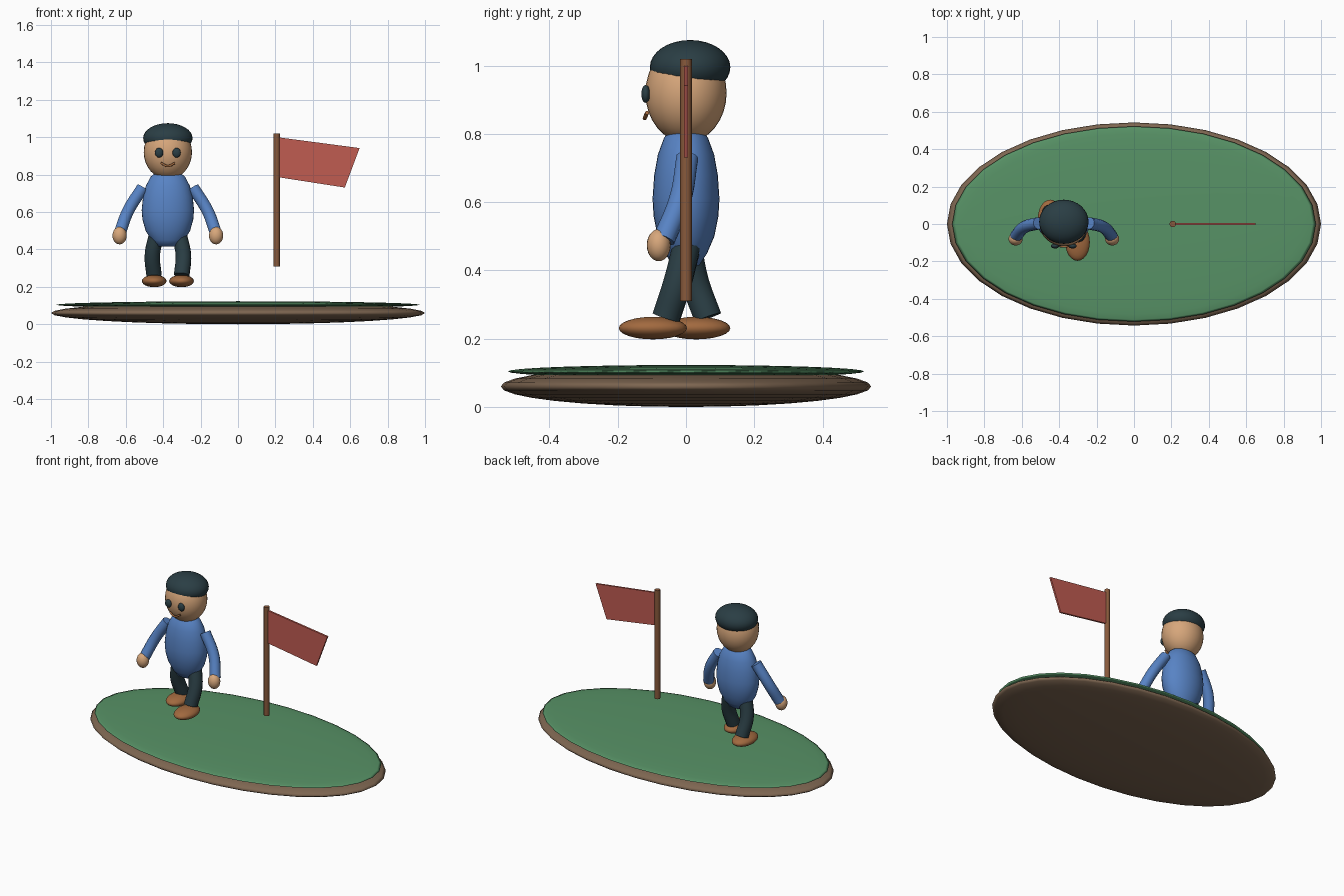
import bpy, bmesh, math
from mathutils import Matrix

if "Cube" in bpy.data.objects:
    bpy.data.objects.remove(bpy.data.objects["Cube"])


def material(name, r, g, b):
    m = bpy.data.materials.new(name)
    lin = [(c / 255) ** 2.2 for c in (r, g, b)]
    m.diffuse_color = (*lin, 1)
    m.use_nodes = True
    m.node_tree.nodes["Principled BSDF"].inputs["Base Color"].default_value = m.diffuse_color
    return m


SOIL = material("soil", 125, 102, 82)
GRASS = material("grass", 88, 145, 102)
SKIN = material("skin", 214, 165, 122)
DARK = material("dark_cloth", 46, 64, 70)
BLUE = material("blue_cloth", 88, 130, 195)
LEATHER = material("leather", 160, 105, 65)
WOOD = material("wood", 135, 90, 62)
RED = material("red_cloth", 190, 92, 82)
CX = -0.375  # figure centre line


def finish(ob, name, mat, angle=40):
    ob.name = name
    ob.data.materials.clear()
    ob.data.materials.append(mat)
    bpy.ops.object.select_all(action='DESELECT')
    ob.select_set(True)
    bpy.context.view_layer.objects.active = ob
    bpy.ops.object.shade_smooth_by_angle(angle=math.radians(angle))
    return ob


def from_bmesh(bm, name, mat, angle=40):
    bmesh.ops.recalc_face_normals(bm, faces=bm.faces)
    me = bpy.data.meshes.new(name)
    bm.to_mesh(me)
    bm.free()
    ob = bpy.data.objects.new(name, me)
    bpy.context.collection.objects.link(ob)
    return finish(ob, name, mat, angle)


def ellipsoid(name, mat, loc, size, seg=32, rings=16):
    bm = bmesh.new()
    bmesh.ops.create_uvsphere(bm, u_segments=seg, v_segments=rings, radius=1,
                              matrix=Matrix.Translation(loc) @ Matrix.Diagonal((*size, 1)))
    return from_bmesh(bm, name, mat, 180)


def tube(name, mat, pts, radius):
    cu = bpy.data.curves.new(name, 'CURVE')
    cu.dimensions = '3D'
    cu.bevel_depth = radius
    cu.bevel_resolution = 4
    cu.resolution_u = 8
    cu.use_fill_caps = True
    sp = cu.splines.new('BEZIER')
    sp.bezier_points.add(len(pts) - 1)
    for bp, p in zip(sp.bezier_points, pts):
        bp.co = p
        bp.handle_left_type = bp.handle_right_type = 'AUTO'
    ob = bpy.data.objects.new(name, cu)
    bpy.context.collection.objects.link(ob)
    bpy.ops.object.select_all(action='DESELECT')
    ob.select_set(True)
    bpy.context.view_layer.objects.active = ob
    bpy.ops.object.convert(target='MESH')
    return finish(bpy.context.view_layer.objects.active, name, mat)


# island
ellipsoid("ground_soil", SOIL, (0, 0, 0.06), (1, 0.543, 0.06))
ellipsoid("ground_grass", GRASS, (0, 0, 0.104), (0.972, 0.522, 0.019))

# torso: lathed egg, squashed front to back
profile = [(0.4, 0.415), (0.63, 0.45), (0.85, 0.5), (0.97, 0.56), (1, 0.61),
           (0.95, 0.68), (0.84, 0.74), (0.65, 0.79), (0.42, 0.815)]
bm = bmesh.new()
N = 32
rows = [[bm.verts.new((CX + 0.14 * r * math.cos(2 * math.pi * i / N),
                       0.098 * r * math.sin(2 * math.pi * i / N), z))
         for i in range(N)] for r, z in profile]
for a, b in zip(rows, rows[1:]):
    for i in range(N):
        j = (i + 1) % N
        bm.faces.new((a[i], a[j], b[j], b[i]))
bm.faces.new(rows[0])
bm.faces.new(rows[-1])
from_bmesh(bm, "torso", BLUE, 60)

# head and cap
ellipsoid("head", SKIN, (CX, 0, 0.92), (0.129, 0.119, 0.145))
ellipsoid("cap", DARK, (CX, 0.012, 0.995), (0.132, 0.118, 0.08))
tube("mouth", LEATHER, [(CX - 0.037, -0.114, 0.862), (CX, -0.121, 0.846),
                        (CX + 0.037, -0.114, 0.862)], 0.006)

# paired parts, the +x foot steps forward
for side, s, step in (("left", -1, 1), ("right", 1, -1)):
    ellipsoid(side + "_eye", DARK, (CX + s * 0.047, -0.118, 0.917),
              (0.022, 0.013, 0.026), 16, 10)
    tube(side + "_arm", BLUE, [(CX + s * 0.135, 0.004, 0.73),
                               (CX + s * 0.213, -0.018, 0.605),
                               (CX + s * 0.256, -0.065, 0.49)], 0.033)
    ellipsoid(side + "_hand", SKIN, (CX + s * 0.258, -0.08, 0.474),
              (0.038, 0.035, 0.047), 20, 12)
    ankle = -0.058 if step < 0 else 0.064
    tube(side + "_leg", DARK, [(CX + s * 0.06, 0.004, 0.48),
                               (CX + s * 0.083, ankle * 0.4, 0.37),
                               (CX + s * 0.074, ankle, 0.262)], 0.042)
    ellipsoid(side + "_shoe", LEATHER,
              (CX + s * 0.073, -0.097 if step < 0 else 0.03, 0.231),
              (0.066, 0.1, 0.033), 24, 12)

# flag
bm = bmesh.new()
bmesh.ops.create_cone(bm, cap_ends=True, segments=12, radius1=0.017, radius2=0.017,
                      depth=0.71, matrix=Matrix.Translation((0.207, 0, 0.665)))
from_bmesh(bm, "flag_pole", WOOD)

bm = bmesh.new()
outline = [(0.21, 1.0), (0.65, 0.942), (0.571, 0.731), (0.21, 0.787)]
front, back = ([bm.verts.new((x, y, z)) for x, z in outline] for y in (-0.006, 0.006))
bm.faces.new(front)
bm.faces.new(back)
for i in range(4):
    j = (i + 1) % 4
    bm.faces.new((front[i], front[j], back[j], back[i]))
from_bmesh(bm, "flag_cloth", RED, 30)
